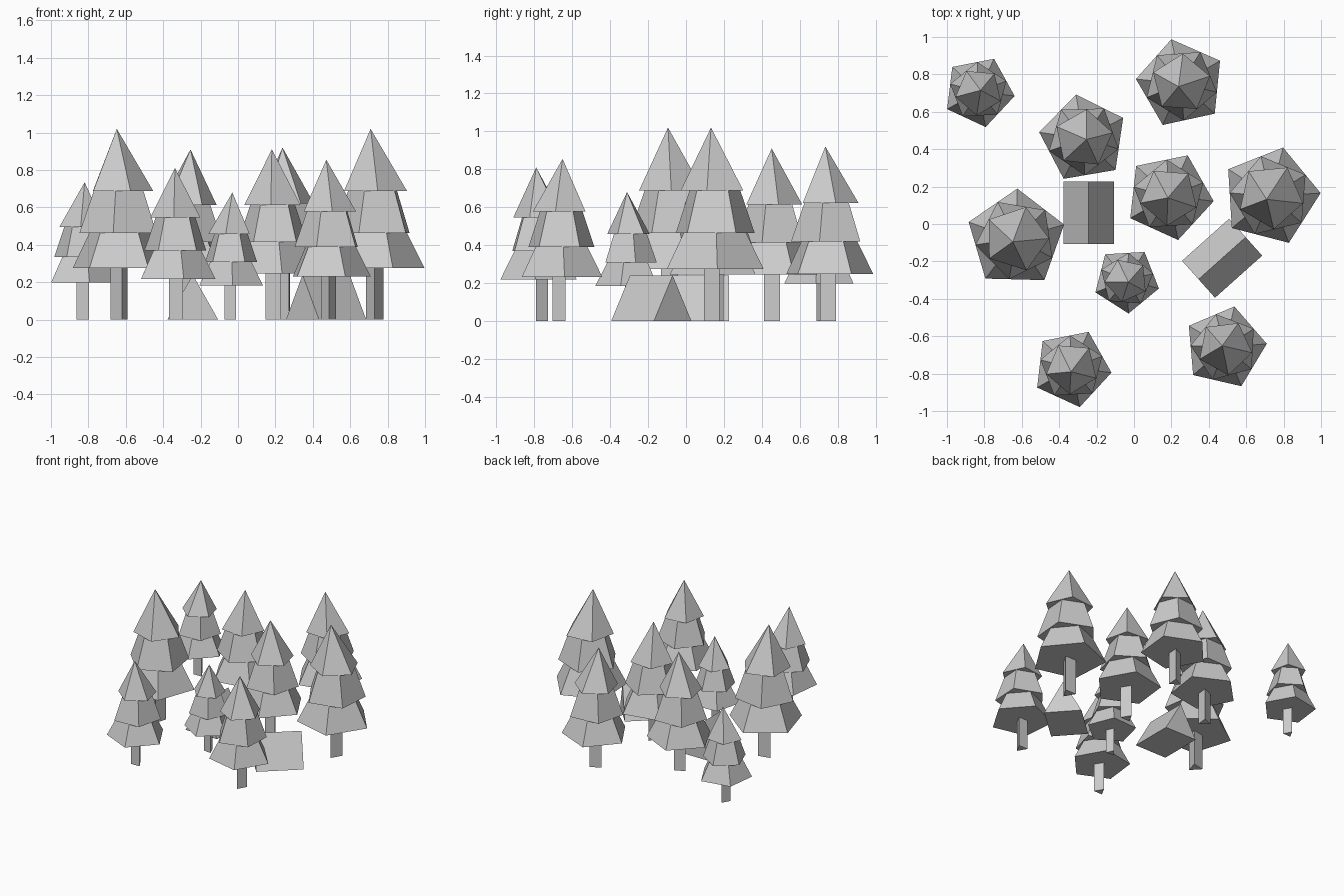
import bpy
from math import cos, sin, radians

if "Cube" in bpy.data.objects:
    bpy.data.objects.remove(bpy.data.objects["Cube"])


def mesh_object(name, verts, faces):
    me = bpy.data.meshes.new(name)
    me.from_pydata(verts, [], faces)
    me.update()
    ob = bpy.data.objects.new(name, me)
    bpy.context.collection.objects.link(ob)
    return ob


def prism(name, n, cx, cy, angle, r0, z0, r1, z1, shift=(0, 0)):
    """Closed n-sided frustum; r1 = 0 gives a pointed cone. shift moves the top."""
    def ring(r, z, dx, dy):
        return [(cx + dx + r * cos(radians(angle + 360 * i / n)),
                 cy + dy + r * sin(radians(angle + 360 * i / n)), z) for i in range(n)]
    verts = ring(r0, z0, 0, 0)
    faces = [tuple(reversed(range(n)))]
    if r1 == 0:
        verts.append((cx + shift[0], cy + shift[1], z1))
        faces += [(i, (i + 1) % n, n) for i in range(n)]
    else:
        verts += ring(r1, z1, *shift)
        faces += [(i, (i + 1) % n, n + (i + 1) % n, n + i) for i in range(n)]
        faces.append(tuple(range(n, 2 * n)))
    return mesh_object(name, verts, faces)


def tree(k, x, y, h, rot, tip):
    shift = (tip[0] - x, tip[1] - y)
    # three-sided trunk
    prism(f"tree_{k}_trunk", 3, x, y, rot + 26, .053 * h, 0, .053 * h, .30 * h)
    # two twisted five-sided skirts and a pointed crown
    prism(f"tree_{k}_lower_boughs", 5, x, y, rot, .263 * h, .27 * h, .165 * h, .465 * h)
    prism(f"tree_{k}_middle_boughs", 5, x, y, rot + 28, .215 * h, .455 * h, .135 * h, .685 * h)
    prism(f"tree_{k}_crown", 5, x, y, rot + 56, .174 * h, .675 * h, 0, h, shift)


def tent(name, x, y, angle, width, length, height):
    w, l = width / 2, length / 2
    ob = mesh_object(name,
                     [(-l, -w, 0), (l, -w, 0), (l, w, 0), (-l, w, 0), (-l, 0, height), (l, 0, height)],
                     [(3, 2, 1, 0), (0, 1, 5, 4), (2, 3, 4, 5), (1, 2, 5), (3, 0, 4)])
    ob.location = (x, y, 0)
    ob.rotation_euler.z = radians(angle)


# trees: x, y, height, rotation, tip position
for k, t in enumerate([
    (-.83, .708, .735, 65, (-.82, .715)),
    (.251, .751, .92, 30.3, (.238, .735)),
    (-.27, .456, .91, 27.7, (-.254, .452)),
    (.188, .149, .91, 65.5, (.181, .14)),
    (.73, .149, 1.02, 3.5, (.709, .132)),
    (-.631, -.079, 1.02, 16.5, (-.648, -.095)),
    (-.04, -.30, .68, 57.5, (-.03, -.311)),
    (-.332, -.77, .81, 65.3, (-.337, -.79)),
    (.486, -.66, .855, 5, (.472, -.651)),
]):
    tree(k + 1, *t)

# ridge tents
tent("tent_a", -.242, .06, 90, .272, .332, .24)
tent("tent_b", .471, -.183, 41.8, .265, .338, .24)
